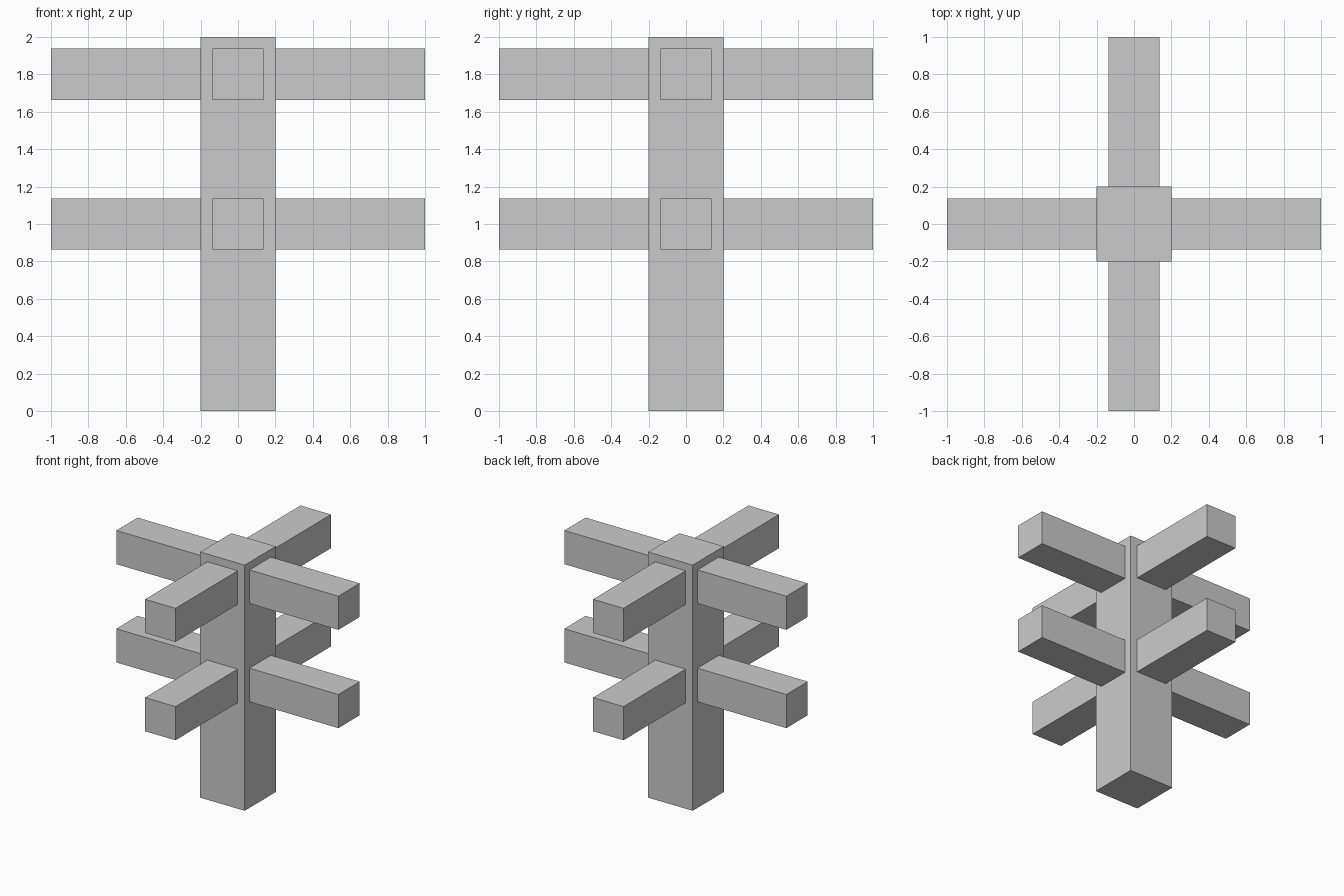
import bpy
from math import cos, sin, pi

if "Cube" in bpy.data.objects:
    bpy.data.objects.remove(bpy.data.objects["Cube"])

POST = 0.4      # post width
ARM = 0.274     # arm thickness
REACH = 1.0     # arm tip distance from the centre
ROOT = 0.19     # arm start, just inside the post


def box(name, size, location, turn=0.0):
    bpy.ops.mesh.primitive_cube_add(size=1, location=location)
    obj = bpy.context.object
    obj.name = name
    obj.scale = size
    bpy.ops.object.transform_apply(location=False, rotation=False, scale=True)
    obj.rotation_euler.z = turn
    return obj


# Upright square post
box("post", (POST, POST, 2.0), (0, 0, 1.0))

# Two tiers of four arms, one from each side of the post
mid = (ROOT + REACH) / 2
for tier, z in (("lower", 1.0), ("upper", 1.8)):
    for i, side in enumerate(("right", "back", "left", "front")):
        a = i * pi / 2
        box(f"{tier}_{side}_arm", (REACH - ROOT, ARM, ARM),
            (mid * cos(a), mid * sin(a), z), a)
